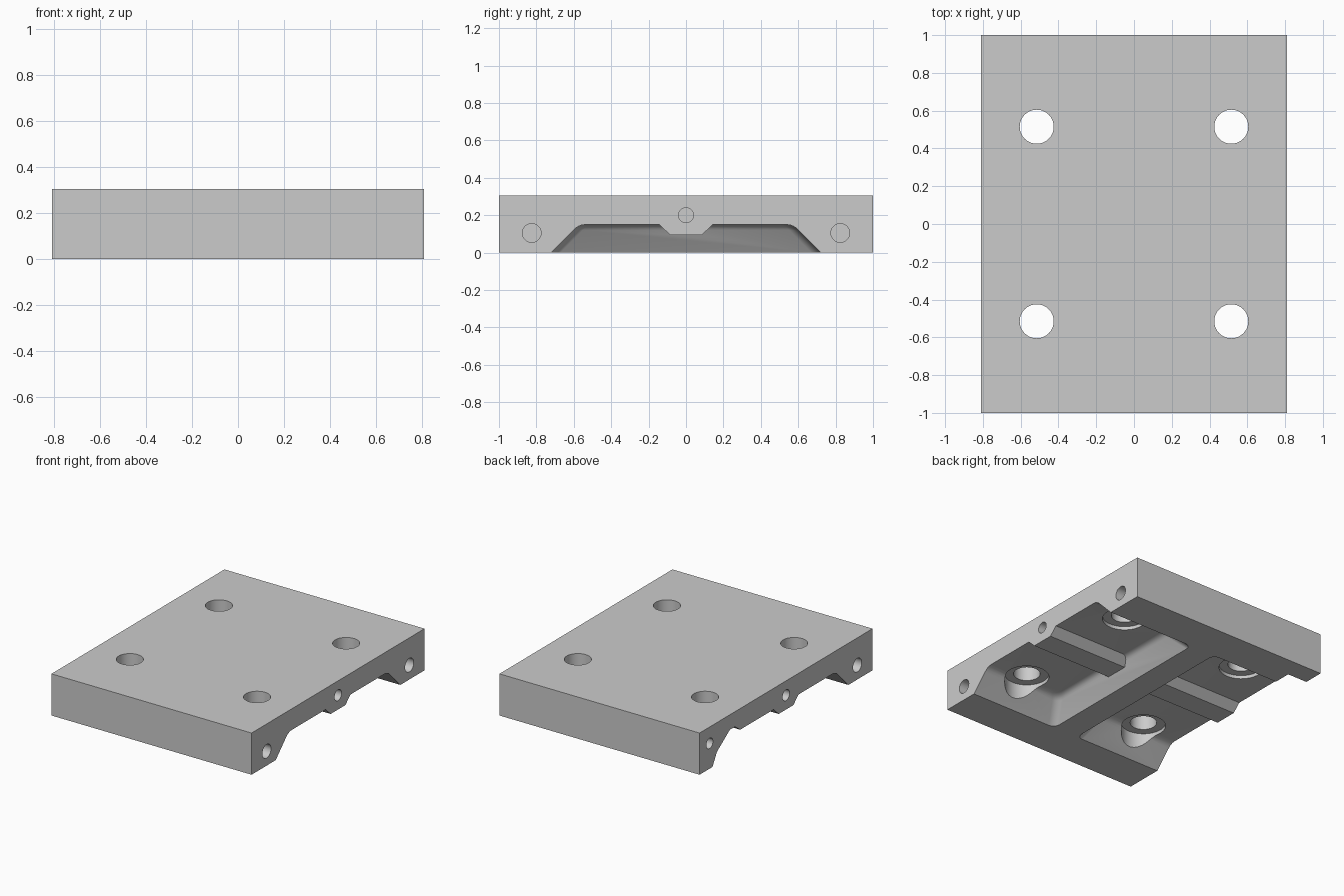
import bpy, bmesh
from math import pi, sin, cos
from mathutils import Matrix

if "Cube" in bpy.data.objects:
    bpy.data.objects.remove(bpy.data.objects["Cube"])

HX, HT = 0.81, 0.305


def loft(name, rings):
    """Closed solid through a list of equal-length point rings."""
    bm = bmesh.new()
    rows = [[bm.verts.new(p) for p in r] for r in rings]
    n = len(rows[0])
    for a, b in zip(rows, rows[1:]):
        for i in range(n):
            bm.faces.new((a[i], a[(i + 1) % n], b[(i + 1) % n], b[i]))
    bm.faces.new(rows[0])
    bm.faces.new(rows[-1])
    bmesh.ops.recalc_face_normals(bm, faces=bm.faces)
    return finish(name, bm)


def finish(name, bm):
    me = bpy.data.meshes.new(name)
    bm.to_mesh(me)
    bm.free()
    ob = bpy.data.objects.new(name, me)
    bpy.context.collection.objects.link(ob)
    return ob


def prism_x(name, profile, x0, x1):
    return loft(name, [[(x, y, z) for y, z in profile] for x in (x0, x1)])


def cylinder(name, center, r, depth, along_x=False):
    bm = bmesh.new()
    m = Matrix.Translation(center)
    if along_x:
        m = m @ Matrix.Rotation(pi / 2, 4, 'Y')
    bmesh.ops.create_cone(bm, cap_ends=True, segments=48, radius1=r, radius2=r,
                          depth=depth, matrix=m)
    return finish(name, bm)


def subtract(target, cutter, keep=False):
    mod = target.modifiers.new("cut", 'BOOLEAN')
    mod.operation = 'DIFFERENCE'
    mod.solver = 'EXACT'
    mod.object = cutter
    cutter.hide_render = True
    bpy.context.view_layer.objects.active = target
    bpy.ops.object.modifier_apply(modifier=mod.name)
    if not keep:
        bpy.data.objects.remove(cutter)


def pocket_ring(s, z, x0, y, r=0.05, n=6):
    """Rectangle open past the plate end, rounded at its inner corners."""
    pts = [(0.9, -y), (0.9, y)]
    for i in range(n + 1):
        a = pi / 2 + pi / 2 * i / n
        pts.append((x0 + r + r * cos(a), y - r + r * sin(a)))
    for i in range(n + 1):
        a = pi + pi / 2 * i / n
        pts.append((x0 + r + r * cos(a), -y + r + r * sin(a)))
    return [(s * px, py, z) for px, py in pts]


# Main plate
plate = prism_x("mounting_plate", [(-1, 0), (1, 0), (1, HT), (-1, HT)], -HX, HX)

# Underside pockets with sloped walls, each leaving a shallow central rib
levels = [(-0.05, 0.07, 0.77), (0.12, 0.168, 0.602), (0.132, 0.177, 0.589),
          (0.141, 0.188, 0.574), (0.148, 0.204, 0.556), (0.15, 0.222, 0.537)]
rib = prism_x("rib_cutter", [(-0.085, 0.095), (0.085, 0.095), (0.25, 0.25),
                             (-0.25, 0.25)], -1, 1)
for s in (-1, 1):
    pocket = loft("pocket_cutter", [pocket_ring(s, *lv) for lv in levels])
    subtract(pocket, rib, keep=True)
    subtract(plate, pocket)
bpy.data.objects.remove(rib)

# Relief notch at one back corner
subtract(plate, prism_x("notch_cutter",
                        [(0.85, -0.05), (0.85, 0), (0.80, 0.09), (0.65, 0.195),
                         (0.59, 0.195), (0.53, 0.15), (0.53, -0.05)], -0.9, -0.65))

# Vertical bolt holes with counterbores below
for x in (-0.515, 0.515):
    for y in (-0.515, 0.515):
        subtract(plate, cylinder("counterbore", (x, y, 0.0375), 0.15, 0.275))
        subtract(plate, cylinder("bolt_hole", (x, y, 0.2), 0.09, 0.6))

# Blind holes in the two end faces
DEPTH = 0.25
for s, y, z, r in [(1, -0.825, 0.105, 0.05), (1, 0.825, 0.105, 0.05),
                   (1, 0, 0.2, 0.04), (-1, -0.825, 0.105, 0.05),
                   (-1, 0, 0.2, 0.04), (-1, 0.884, 0.185, 0.038)]:
    subtract(plate, cylinder("end_hole", (s * HX, y, z), r, 2 * DEPTH, True))

# Smooth rounds, sharp edges
bpy.ops.object.select_all(action='DESELECT')
plate.select_set(True)
bpy.context.view_layer.objects.active = plate
bpy.ops.object.shade_smooth_by_angle(angle=0.45)
